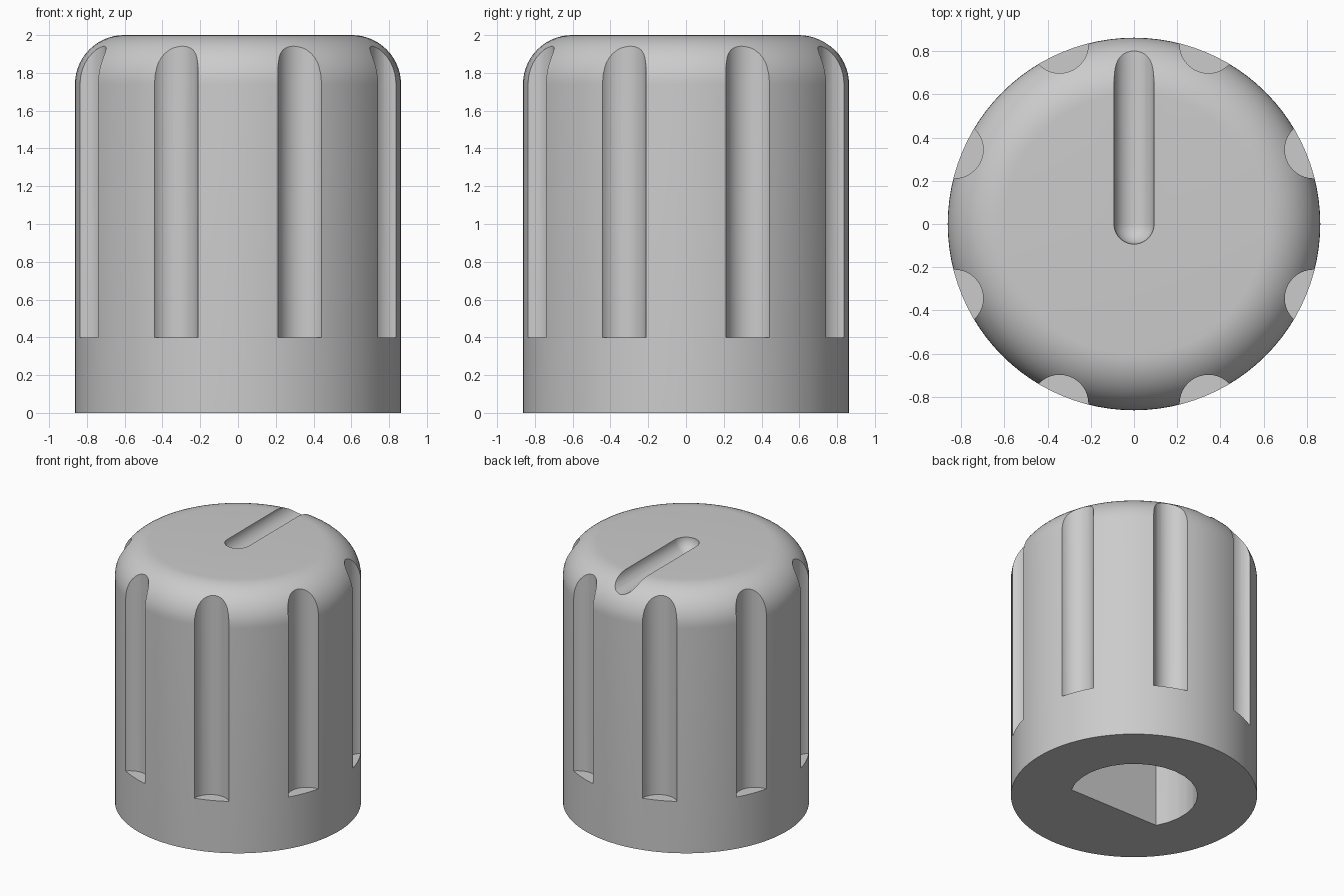
import bpy, bmesh, math
from mathutils import Matrix, Vector

old = bpy.data.objects.get("Cube")
if old:
    bpy.data.objects.remove(old, do_unlink=True)

RADIUS, HEIGHT, FILLET = 0.863, 2.0, 0.26

grey = bpy.data.materials.new("plain grey")
grey.use_nodes = True
colour = (0.6, 0.6, 0.6, 1)
grey.diffuse_color = colour
grey.node_tree.nodes["Principled BSDF"].inputs["Base Color"].default_value = colour


def make_object(name, bm):
    bmesh.ops.recalc_face_normals(bm, faces=bm.faces)
    mesh = bpy.data.meshes.new(name)
    bm.to_mesh(mesh)
    bm.free()
    mesh.materials.append(grey)
    obj = bpy.data.objects.new(name, mesh)
    bpy.context.collection.objects.link(obj)
    return obj


def lathe(name, profile, steps):
    """Spin an (r, z) profile that starts and ends on the axis."""
    bm = bmesh.new()
    verts = [bm.verts.new((r, 0, z)) for r, z in profile]
    edges = [bm.edges.new(pair) for pair in zip(verts, verts[1:])]
    bmesh.ops.spin(bm, geom=verts + edges, cent=(0, 0, 0), axis=(0, 0, 1),
                   angle=math.tau, steps=steps, use_duplicate=False)
    bmesh.ops.remove_doubles(bm, verts=bm.verts, dist=1e-5)
    return make_object(name, bm)


def prism(name, outline, z0, z1):
    """Extrude an (x, y) outline upwards."""
    bm = bmesh.new()
    face = bm.faces.new([bm.verts.new((x, y, z0)) for x, y in outline])
    top = bmesh.ops.extrude_face_region(bm, geom=[face])["geom"]
    moved = [v for v in top if isinstance(v, bmesh.types.BMVert)]
    bmesh.ops.translate(bm, verts=moved, vec=(0, 0, z1 - z0))
    return make_object(name, bm)


def arc(cx, cy, r, a0, a1, n):
    return [(cx + r * math.cos(a0 + (a1 - a0) * i / n),
             cy + r * math.sin(a0 + (a1 - a0) * i / n)) for i in range(n + 1)]


# Knob body with a rounded top edge
profile = [(0, 0), (RADIUS, 0)]
profile += arc(RADIUS - FILLET, HEIGHT - FILLET, FILLET, 0, math.pi / 2, 14)
profile += [(0, HEIGHT)]
knob = lathe("knob_body", profile, 96)

cutters = []

# Eight grip flutes, open at the top
for i in range(8):
    angle = math.radians(22.5 + 45 * i)
    outline = arc(0.9 * math.cos(angle), 0.9 * math.sin(angle), 0.133,
                  0, math.tau, 40)[:-1]
    cutters.append(prism("flute_cutter", outline, 0.4, 2.3))

# Round-bottomed pointer groove with a ball end, running out at the back
groove = arc(0, 0, 0.093, -math.pi / 2, 0, 10)
groove = [(0, groove[0][1])] + groove[1:] + [(0.093, 1.2), (0, 1.2)]
pointer = lathe("pointer_cutter", groove, 32)
pointer.data.transform(Matrix.Translation(Vector((0, 0, HEIGHT)))
                       @ Matrix.Rotation(-math.pi / 2, 4, "X"))
cutters.append(pointer)

# D-shaped shaft hole underneath, flat side towards the front
flat = math.asin(0.22 / 0.445)
cutters.append(prism("shaft_cutter",
                     arc(0, 0, 0.445, -flat, math.pi + flat, 20), -0.2, 1.2))

# Cut every recess, then drop the cutters
for cutter in cutters:
    mod = knob.modifiers.new("cut", "BOOLEAN")
    mod.operation, mod.solver, mod.object = "DIFFERENCE", "EXACT", cutter
bpy.ops.object.select_all(action="DESELECT")
knob.select_set(True)
bpy.context.view_layer.objects.active = knob
for mod in list(knob.modifiers):
    bpy.ops.object.modifier_apply(modifier=mod.name)
for cutter in cutters:
    bpy.data.objects.remove(cutter, do_unlink=True)

bpy.ops.object.shade_smooth_by_angle(angle=math.radians(30))
